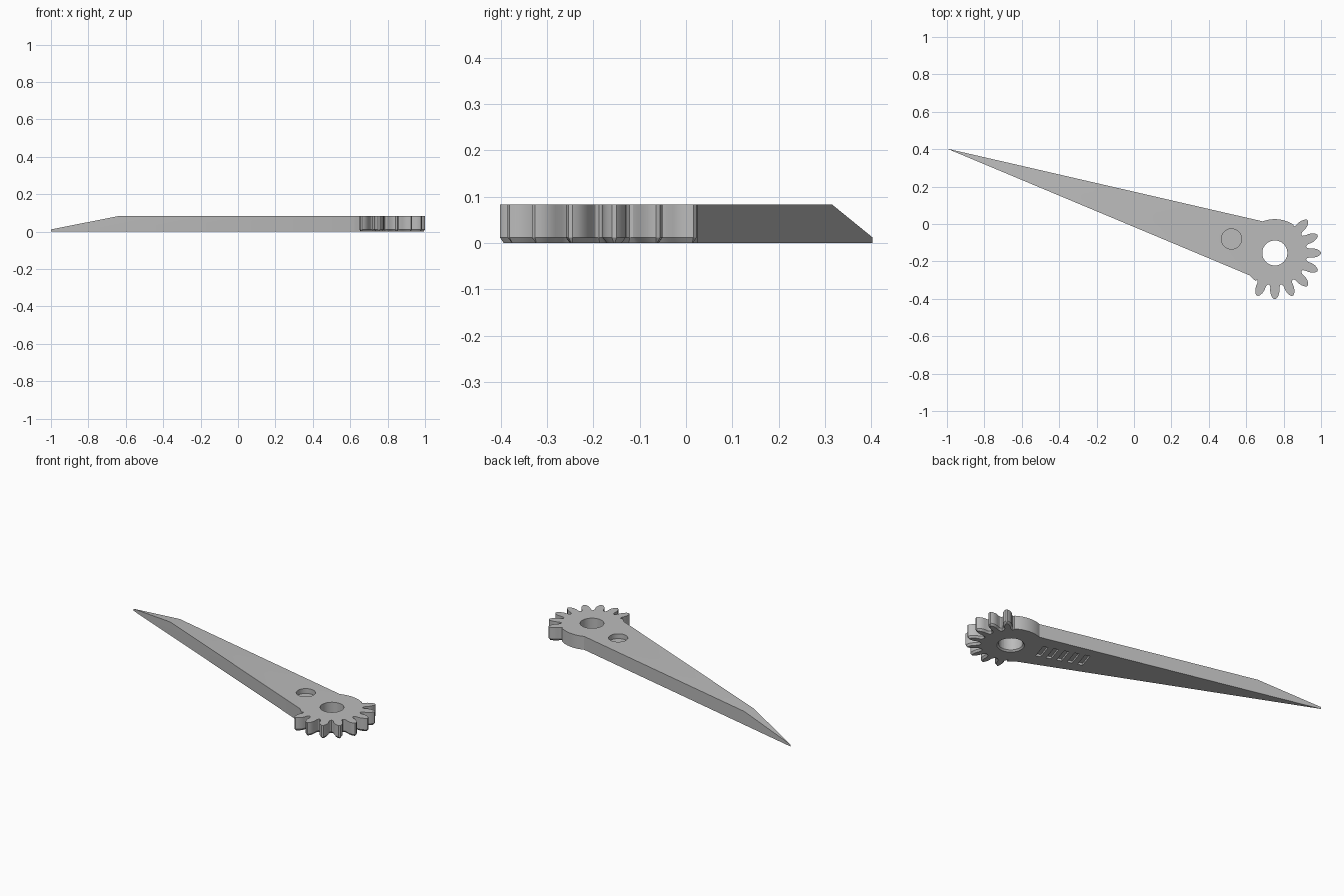
import bpy, bmesh, math
from mathutils import Vector, Matrix

if "Cube" in bpy.data.objects:
    bpy.data.objects.remove(bpy.data.objects["Cube"])

HEIGHT = 0.083
EDGE = 0.012
HUB = Vector((0.753, -0.155))
TIP = Vector((-1.0, 0.403))
AXIS = (HUB - TIP).normalized()
HEADING = math.atan2(AXIS.y, AXIS.x)

grey = bpy.data.materials.new("plain grey")
grey.use_nodes = True
grey.diffuse_color = (0.5, 0.5, 0.5, 1)
grey.node_tree.nodes["Principled BSDF"].inputs["Base Color"].default_value = (0.5, 0.5, 0.5, 1)


def polar(r, deg):
    a = math.radians(deg)
    return HUB + Vector((math.cos(a), math.sin(a))) * r


def new_object(name, bm):
    mesh = bpy.data.meshes.new(name)
    bm.to_mesh(mesh)
    bm.free()
    ob = bpy.data.objects.new(name, mesh)
    bpy.context.collection.objects.link(ob)
    ob.data.materials.append(grey)
    return ob


# Outline, counter-clockwise: arrow tip, lower edge, gear teeth, hub arc
flank = [(0.175, 0.028), (0.186, 0.0245), (0.206, 0.025),
         (0.224, 0.021), (0.238, 0.014), (0.247, 0.005)]
PITCH = 22.5
outline = [(TIP, False)]
outline += [(polar(0.181, a), False) for a in (221, 229, 236)]
for i in range(8):
    mid = -112.5 + i * PITCH
    outline.append((polar(0.171, mid - PITCH / 2), True))
    sides = [(r, -w) for r, w in flank] + [(r, w) for r, w in reversed(flank)]
    for r, w in sides:
        outline.append((polar(r, mid + math.degrees(w / r)), True))
outline.append((polar(0.172, 53), True))
outline += [(polar(0.181, 57 + i * 6), False) for i in range(10)]

# Body with a small chamfer under the teeth
points = [p for p, _ in outline]
count = len(points)
bottom = []
for i, (p, toothed) in enumerate(outline):
    if toothed:
        along = (points[(i + 1) % count] - points[i - 1]).normalized()
        p = p + Vector((-along.y, along.x)) * 0.009
    bottom.append(p)

bm = bmesh.new()
loops = [[bm.verts.new((p.x, p.y, z)) for p in ring]
         for ring, z in ((bottom, 0), (points, EDGE), (points, HEIGHT))]
for low, high in zip(loops, loops[1:]):
    for i in range(count):
        j = (i + 1) % count
        bm.faces.new((low[i], low[j], high[j], high[i]))
bm.faces.new(loops[0][::-1])
bm.faces.new(loops[2])

# Sloping top towards the tip
drop, run = HEIGHT - EDGE, 0.388
slope = Vector((-AXIS.x * drop, -AXIS.y * drop, run))
bmesh.ops.bisect_plane(bm, geom=bm.verts[:] + bm.edges[:] + bm.faces[:], dist=1e-5,
                       plane_co=(TIP.x, TIP.y, EDGE), plane_no=slope, clear_outer=True)
bmesh.ops.holes_fill(bm, edges=[e for e in bm.edges if e.is_boundary], sides=0)
bmesh.ops.remove_doubles(bm, verts=bm.verts[:], dist=1e-5)
bmesh.ops.recalc_face_normals(bm, faces=bm.faces[:])
pointer = new_object("geared_pointer", bm)

cutters = []


def cut_round(name, centre, z0, z1, r0, r1):
    cone = bmesh.new()
    place = Matrix.Translation((centre.x, centre.y, (z0 + z1) / 2))
    bmesh.ops.create_cone(cone, cap_ends=True, segments=48, radius1=r0, radius2=r1,
                          depth=z1 - z0, matrix=place)
    cutters.append(new_object(name, cone))


# Axle hole, its lower chamfer and the blind pocket
cut_round("axle_hole_cutter", HUB, -0.05, 0.15, 0.067, 0.067)
cut_round("axle_chamfer_cutter", HUB, -0.01, 0.01, 0.086, 0.066)
cut_round("pocket_cutter", Vector((0.521, -0.08)), HEIGHT - 0.03, 0.15, 0.054, 0.054)

# Row of shallow slots underneath
for i in range(5):
    c = HUB - AXIS * (0.186 + 0.062 * i)
    box = bmesh.new()
    place = (Matrix.Translation((c.x, c.y, 0)) @ Matrix.Rotation(HEADING, 4, 'Z')
             @ Matrix.Diagonal((0.03, 0.108, 0.026, 1)))
    bmesh.ops.create_cube(box, size=1, matrix=place)
    cutters.append(new_object("slot_cutter_%d" % (i + 1), box))

for cutter in cutters:
    cutter.hide_render = True
    mod = pointer.modifiers.new(cutter.name, 'BOOLEAN')
    mod.operation = 'DIFFERENCE'
    mod.solver = 'EXACT'
    mod.object = cutter

# Bake the cuts and drop the cutters
graph = bpy.context.evaluated_depsgraph_get()
baked = bpy.data.meshes.new_from_object(pointer.evaluated_get(graph))
pointer.modifiers.clear()
pointer.data = baked
for cutter in cutters:
    bpy.data.objects.remove(cutter)

bpy.ops.object.select_all(action='DESELECT')
pointer.select_set(True)
bpy.context.view_layer.objects.active = pointer
bpy.ops.object.shade_smooth_by_angle(angle=math.radians(30))
